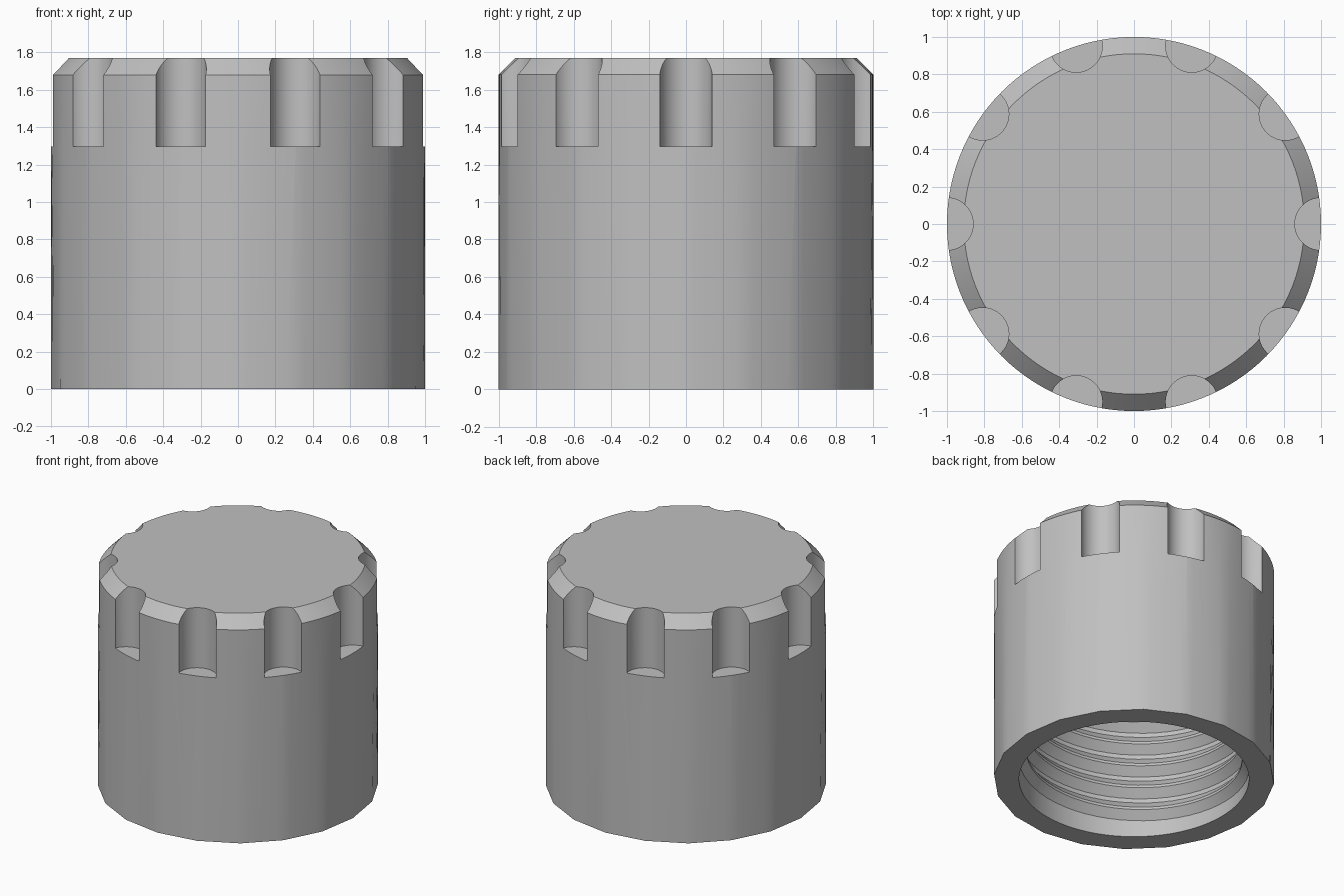
import bpy, bmesh, math
from math import pi, cos, sin, tau

if "Cube" in bpy.data.objects:
    bpy.data.objects.remove(bpy.data.objects["Cube"])

N = 120           # segments round the cap
PITCH = 0.18      # thread pitch

grey = bpy.data.materials.new("cap grey")
grey.diffuse_color = (0.53, 0.53, 0.53, 1)
grey.use_nodes = True
grey.node_tree.nodes["Principled BSDF"].inputs["Base Color"].default_value = grey.diffuse_color


def make_object(name, bm):
    bmesh.ops.recalc_face_normals(bm, faces=bm.faces[:])
    me = bpy.data.meshes.new(name)
    bm.to_mesh(me)
    bm.free()
    me.materials.append(grey)
    ob = bpy.data.objects.new(name, me)
    bpy.context.collection.objects.link(ob)
    return ob


def activate(ob):
    bpy.ops.object.select_all(action='DESELECT')
    ob.select_set(True)
    bpy.context.view_layer.objects.active = ob


def ring(bm, r, z, sides=0):
    """Ring of N points; with sides > 0 they lie on a regular polygon."""
    pts = []
    for i in range(N):
        a = tau * i / N
        k = 1.0
        if sides:
            half = pi / sides
            k = cos(half) / cos(a % (2 * half) - half)
        pts.append(bm.verts.new((r * k * cos(a), r * k * sin(a), z)))
    return pts


def bridge(bm, a, b):
    n = len(a)
    for i in range(n):
        j = (i + 1) % n
        bm.faces.new((a[i], a[j], b[j], b[i]))


# Hollow cap body: bore, rim, outer wall, chamfer and lid
bm = bmesh.new()
rings = [ring(bm, 0.82, 1.5), ring(bm, 0.82, 0), ring(bm, 1, 0, 20),
         ring(bm, 1, 1.3), ring(bm, 1, 1.68), ring(bm, 0.91, 1.77)]
for a, b in zip(rings, rings[1:]):
    bridge(bm, a, b)
bm.faces.new(rings[0])
bm.faces.new(rings[-1])
body = make_object("cap_body", bm)

# Ten grip notches cut round the upper edge
bm = bmesh.new()
for i in range(10):
    a = tau * i / 10
    geo = bmesh.ops.create_cone(bm, cap_ends=True, segments=40, radius1=0.14,
                                radius2=0.14, depth=0.8)
    bmesh.ops.translate(bm, verts=geo["verts"], vec=(cos(a), sin(a), 1.297 + 0.4))
cutter = make_object("notch_cutter", bm)
cutter.hide_render = True
mod = body.modifiers.new("notches", 'BOOLEAN')
mod.object = cutter
mod.operation = 'DIFFERENCE'
mod.solver = 'EXACT'
activate(body)
bpy.ops.object.modifier_apply(modifier=mod.name)
bpy.data.objects.remove(cutter)
bpy.ops.object.shade_smooth_by_angle(angle=math.radians(28))

# Helical screw thread inside the bore
bm = bmesh.new()
STEPS, TURNS = 60, 7
total = STEPS * TURNS
prev = None
for i in range(total + 1):
    a = tau * i / STEPS
    z = 0.09 + PITCH * i / STEPS
    fade = min(1, i / 8 + 0.05, (total - i) / 8 + 0.05)
    crest = 0.82 - 0.05 * fade
    section = [bm.verts.new((r * cos(a), r * sin(a), z + dz)) for r, dz in
               ((0.83, -0.085), (crest, -0.01), (crest, 0.01), (0.83, 0.085))]
    if prev:
        bridge(bm, prev, section)
    else:
        bm.faces.new(section)
    prev = section
bm.faces.new(prev)
thread = make_object("screw_thread", bm)
activate(thread)
bpy.ops.object.shade_smooth_by_angle(angle=math.radians(28))
